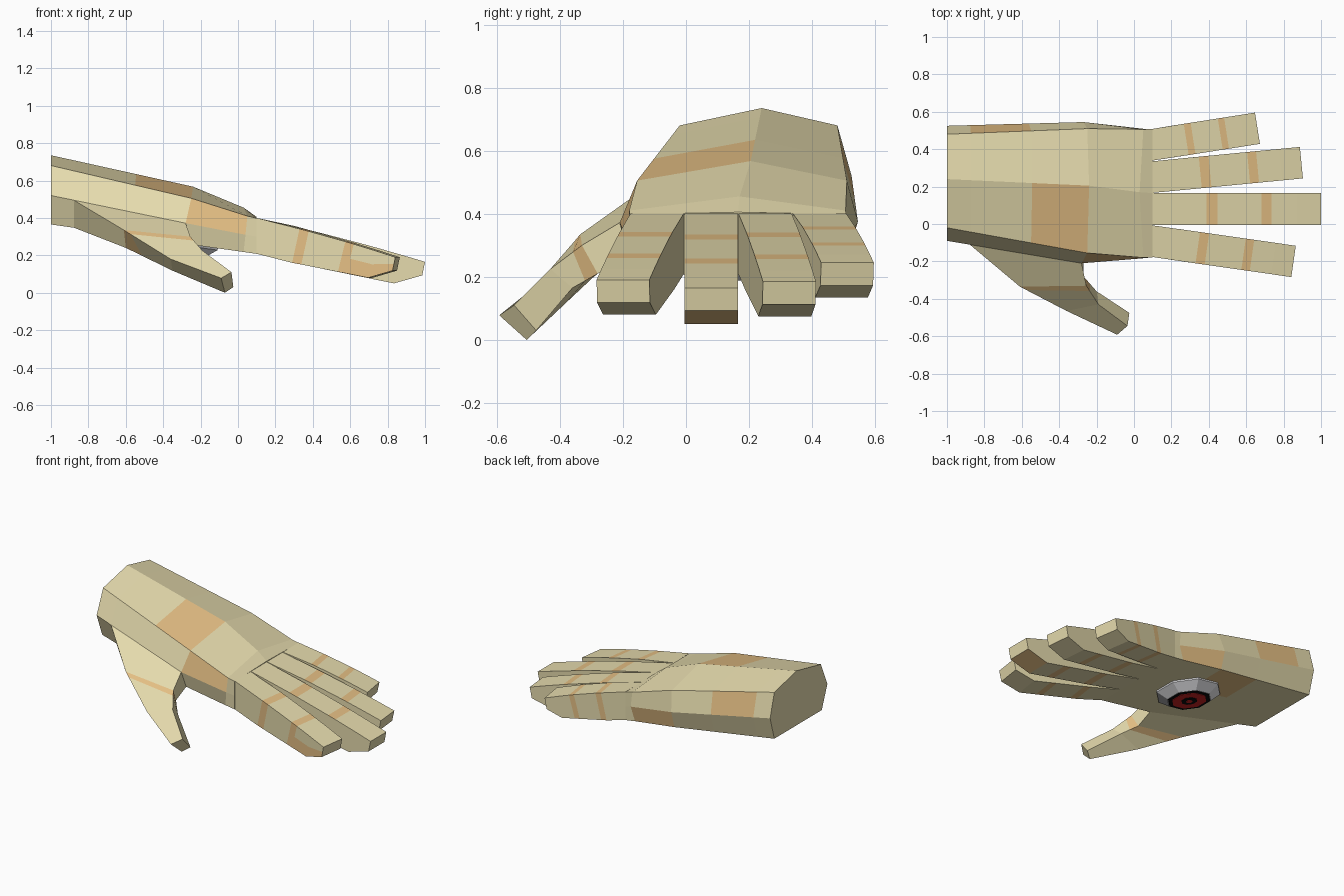
import bpy, bmesh, math
from mathutils import Vector, Matrix

cube = bpy.data.objects.get("Cube")
if cube:
    bpy.data.objects.remove(cube, do_unlink=True)


def material(name, rgb):
    m = bpy.data.materials.new(name)
    m.use_nodes = True
    m.diffuse_color = (*rgb, 1)
    m.node_tree.nodes["Principled BSDF"].inputs["Base Color"].default_value = (*rgb, 1)
    return m


SKIN = material("pale skin", (0.79, 0.71, 0.42))
ORANGE = material("orange patch", (0.78, 0.52, 0.23))
GREY = material("eye white", (0.78, 0.78, 0.80))
BLACK = material("black", (0.003, 0.003, 0.003))
RED = material("iris red", (0.56, 0.015, 0.015))


def loft(name, rings, mats, rule=lambda i, j: 0):
    """Skin a list of equal rings, cap both ends, colour faces by (segment, side)."""
    bm = bmesh.new()
    rows = [[bm.verts.new(p) for p in ring] for ring in rings]
    n = len(rows[0])
    for i in range(len(rows) - 1):
        for j in range(n):
            k = (j + 1) % n
            f = bm.faces.new((rows[i][j], rows[i][k], rows[i + 1][k], rows[i + 1][j]))
            f.material_index = rule(i, j)
    bm.faces.new(rows[0])
    bm.faces.new(rows[-1])
    bmesh.ops.recalc_face_normals(bm, faces=bm.faces)
    me = bpy.data.meshes.new(name)
    bm.to_mesh(me)
    bm.free()
    for m in mats:
        me.materials.append(m)
    ob = bpy.data.objects.new(name, me)
    bpy.context.collection.objects.link(ob)
    return ob


def blend(a, b, steps):
    return [Vector(p).lerp(Vector(q), t) for p, q, t in zip(a, b, steps)]


# Palm: peak, front shoulder, front mid, front base, base centre, back base, back mid, back shoulder
wrist = [(-1, .24, .735), (-1, -.02, .68), (-1, -.09, .52), (-1, -.03, .365),
         (-1, .23, .365), (-1, .48, .365), (-1, .525, .52), (-1, .48, .68)]
heel = [(-.24, .205, .567), (-.25, -.155, .505), (-.28, -.21, .372), (-.27, -.17, .26),
        (-.27, .2, .26), (-.27, .51, .26), (-.27, .545, .375), (-.25, .51, .505)]
knuckle = [(.03, .17, .455), (.05, -.18, .41), (.04, -.184, .31), (.03, -.178, .218),
           (.03, .17, .218), (.03, .505, .218), (.06, .508, .31), (.05, .506, .41)]
front = [(.1, .165, .405), (.1, -.178, .398), (.1, -.178, .30), (.1, -.178, .208),
         (.1, .165, .208), (.1, .508, .208), (.1, .508, .30), (.1, .508, .398)]
patches = {(2, 0), (3, 1), (1, 6), (3, 5), (2, 4)}
cuff = blend(wrist, heel, [.17] * 8)
loft("palm", [wrist, cuff, blend(wrist, heel, [.6] * 8), heel, knuckle, front],
     [SKIN, ORANGE], lambda i, j: int((i, j) in patches))

# Thumb: outer top, inner top, inner base, outer base; its root shares the palm's side edge
root = [cuff[2], heel[2], heel[3], cuff[3]]
web = [(-.61, -.335, .335), (-.255, -.33, .30), (-.27, -.28, .21), (-.60, -.25, .24)]
joint = [(-.36, -.465, .18), (-.19, -.43, .225), (-.20, -.36, .165), (-.35, -.38, .118)]
tip = [(-.09, -.592, .078), (-.035, -.545, .11), (-.025, -.475, .03), (-.07, -.505, 0)]
loft("thumb", [root, web, blend(web, joint, (.14, .28, .5, .35)), joint, tip],
     [SKIN, ORANGE], lambda i, j: int(i == 1))


# Fingers: straight boxes with coloured bands and a chamfered underside at the tip.
# Sides run top 0, front 1-2, base 3, back 4-5; bands cover only the listed sides.
def finger(name, base, end, z_tip, z_low, banded=(0, 3), extra=()):
    base, end = Vector(base), Vector(end)
    along = (end - base).normalized()
    side = Vector((-along.y, along.x))
    rings = []
    for u in (0, .32, .385, .645, .705, .86, 1):
        c = base.lerp(end, u)
        s = (Vector((0, 1)) if u == 0 else side) * .0845
        top = .40 + (z_tip - .40) * u + .04 * u * (1 - u)
        low = z_tip - .072 if u == 1 else .208 + (z_low - .208) * u / .86
        back = along * (0 if u == 0 else .015 if u == 1 else .04)
        rows = [(c, top), (c - back / 2, (top + low) / 2), (c - back, low)]
        ring = [(p.x - s.x, p.y - s.y, z) for p, z in rows]
        ring += [(p.x + s.x, p.y + s.y, z) for p, z in reversed(rows)]
        # close the loop so that side 0 is the front, then start it from the top
        rings.append(ring[-1:] + ring[:-1])
    loft(name, rings, [SKIN, ORANGE],
         lambda i, j: int((i in (1, 3) and j in banded) or (i, j) in extra))


finger("index_finger", (.1, -.092), (.853, -.2), .19, .08, (0, 1, 2, 3), {(4, 2), (5, 2)})
finger("middle_finger", (.1, .08), (1, .08), .165, .05, extra={(5, 3)})
finger("ring_finger", (.1, .251), (.895, .328), .185, .075)
finger("little_finger", (.1, .424), (.66, .512), .245, .135, (0, 3, 4, 5))

# Eye set in the underside of the palm
frame = Matrix.Translation((-.295, .165, .266)) @ Matrix.Rotation(math.radians(8), 4, 'Y')


def disc(name, mat, levels):
    rings = []
    for r, z in levels:
        angles = [math.pi / 8 + a * math.pi / 4 for a in range(8)]
        rings.append([frame @ Vector((r * math.cos(a), r * math.sin(a), z)) for a in angles])
    loft(name, rings, [mat])


disc("eyeball", GREY, [(.205, .02), (.205, -.012), (.14, -.058)])
disc("iris_rim", BLACK, [(.138, -.056), (.134, -.061)])
disc("iris", RED, [(.110, -.060), (.110, -.064)])
disc("pupil", BLACK, [(.05, -.063), (.05, -.067)])
disc("pupil_centre", RED, [(.02, -.066), (.02, -.070)])
